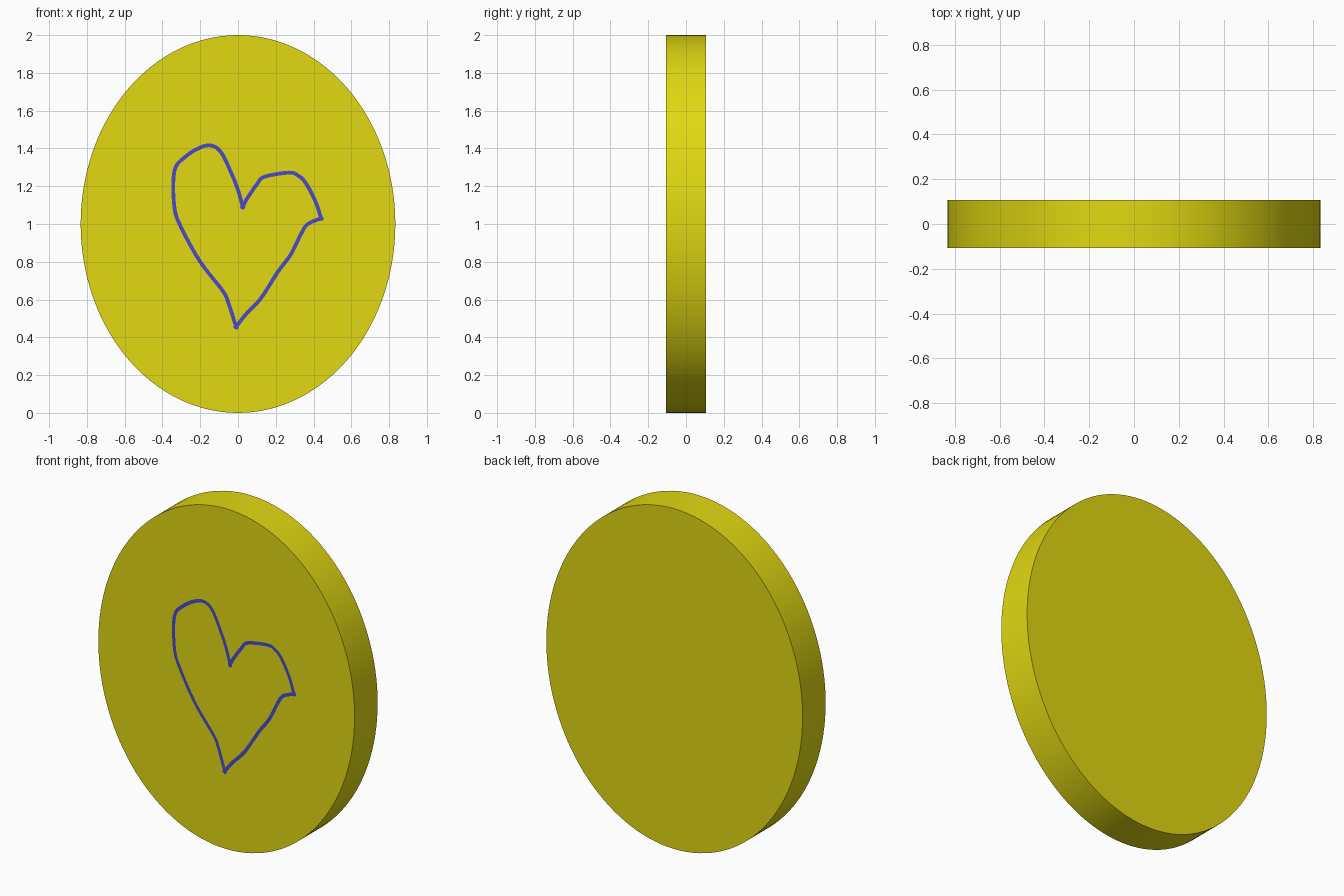
import bpy, bmesh, math
from mathutils import Vector

if "Cube" in bpy.data.objects:
    bpy.data.objects.remove(bpy.data.objects["Cube"])

RX, RZ, HALF = 0.833, 1.0, 0.107


def material(name, rgb):
    m = bpy.data.materials.new(name)
    m.diffuse_color = (*rgb, 1)
    m.use_nodes = True
    m.node_tree.nodes["Principled BSDF"].inputs["Base Color"].default_value = m.diffuse_color
    return m


yellow = material("yellow", (0.75, 0.69, 0.006))
blue = material("blue", (0.068, 0.068, 0.58))

# Oval disc standing on edge
bpy.ops.mesh.primitive_cylinder_add(vertices=128, radius=1, depth=2 * HALF,
                                    location=(0, 0, RZ), rotation=(math.pi / 2, 0, 0))
disc = bpy.context.object
disc.name = "oval_disc"
disc.scale = (RX, RZ, 1)
bpy.ops.object.transform_apply(location=True, rotation=True, scale=True)
bpy.ops.object.shade_smooth_by_angle(angle=math.radians(30))
disc.data.materials.append(yellow)

# Hand-drawn heart: smooth strokes between its sharp corners (x, z)
strokes = [
    [(.025, 1.09), (0, 1.18), (-.04, 1.28), (-.09, 1.38), (-.14, 1.415), (-.2, 1.405),
     (-.28, 1.355), (-.337, 1.28), (-.337, 1.09), (-.30, .98), (-.2, .8), (-.08, .645),
     (-.05, .58), (-.01, .455)],
    [(-.01, .455), (.04, .52), (.12, .605), (.21, .745), (.28, .84), (.335, .95),
     (.37, 1.0), (.44, 1.03)],
    [(.44, 1.03), (.41, 1.12), (.36, 1.215), (.32, 1.255), (.27, 1.272), (.14, 1.25),
     (.1, 1.21), (.045, 1.13), (.025, 1.09)],
]


def smooth(points, steps=5):
    p = [Vector(q) for q in points]
    p = [p[0]] + p + [p[-1]]
    out = []
    for a, b, c, d in zip(p, p[1:], p[2:], p[3:]):
        for i in range(steps):
            t = i / steps
            out.append(0.5 * (2 * b + (c - a) * t + (2 * a - 5 * b + 4 * c - d) * t * t
                              + (3 * b - a - 3 * c + d) * t ** 3))
    return out + [p[-1]]


# Painted ribbon just in front of the disc face
def ribbon(bm, path, half, y):
    previous = None
    for i, p in enumerate(path):
        d = (path[min(i + 1, len(path) - 1)] - path[max(i - 1, 0)]).normalized()
        n = Vector((-d.y, d.x)) * half
        pair = [bm.verts.new((q.x, y, q.y)) for q in (p + n, p - n)]
        if previous:
            bm.faces.new((previous[0], previous[1], pair[1], pair[0]))
        previous = pair


# Round dots close the corners where strokes meet
def dot(bm, p, r, y):
    bm.faces.new([bm.verts.new((p[0] + r * math.cos(a), y, p[1] + r * math.sin(a)))
                  for a in (k * math.tau / 12 for k in range(12))])


bm = bmesh.new()
for n, s in enumerate(strokes):
    ribbon(bm, smooth(s), 0.010, -HALF - 0.002)
    dot(bm, s[0], 0.014, -HALF - 0.0025)
for f in bm.faces:
    f.normal_update()
    if f.normal.y > 0:
        f.normal_flip()
mesh = bpy.data.meshes.new("heart_outline")
bm.to_mesh(mesh)
bm.free()
mesh.materials.append(blue)
bpy.context.collection.objects.link(bpy.data.objects.new("heart_outline", mesh))
